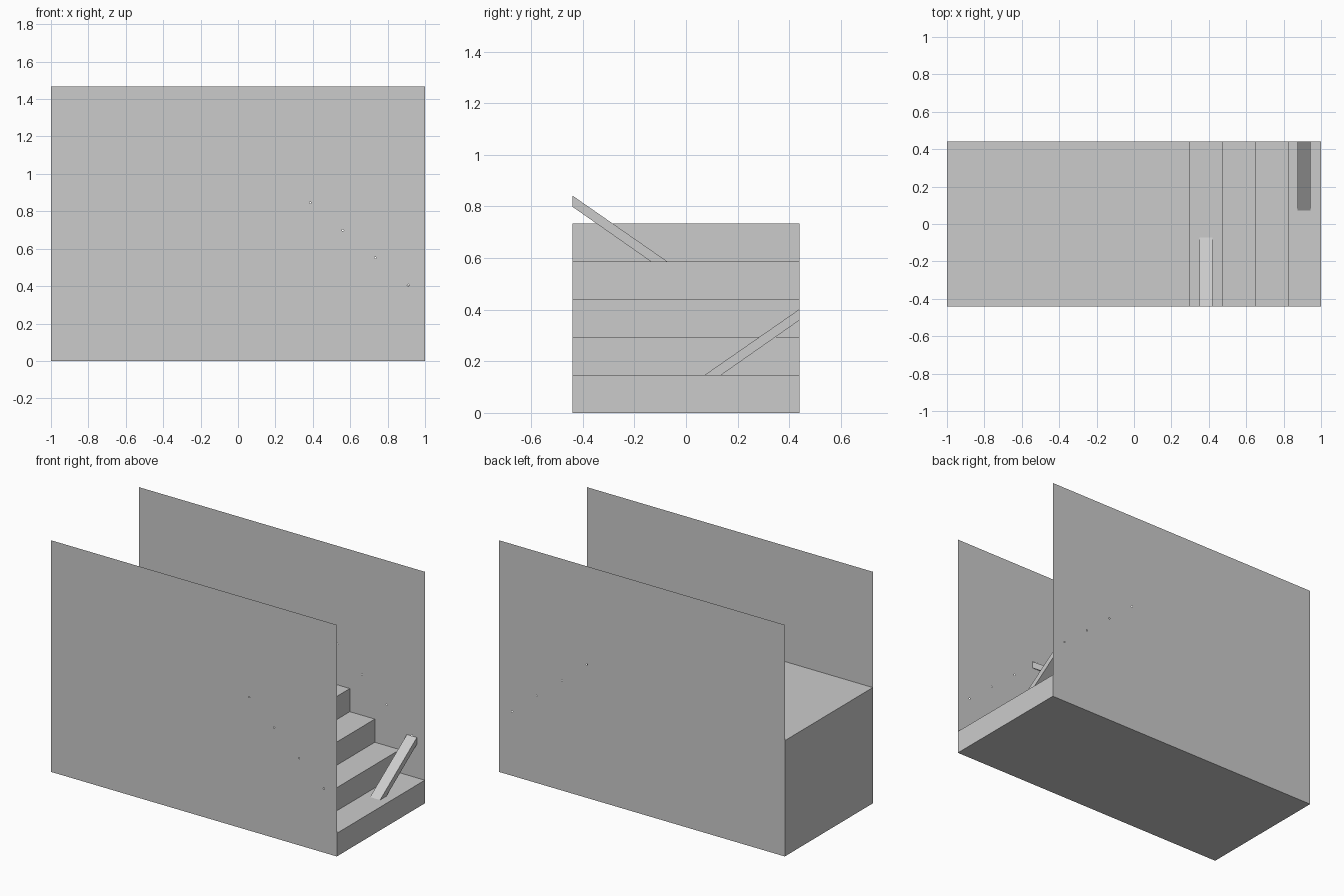
import bpy, bmesh, math

if "Cube" in bpy.data.objects:
    bpy.data.objects.remove(bpy.data.objects["Cube"])

W = 0.44                      # half width between walls
RISE, RUN, TOP_X = 0.1466, 0.175, 0.30
HOLES = [(0.386 + i * 0.1745, 0.845 - i * RISE) for i in range(4)]


def prism(name, profile, a, b, axis, caps=True):
    """Extrude a 2D profile from a to b along the x or y axis."""
    place = (lambda p, t: (t, p[0], p[1])) if axis == 'x' else (lambda p, t: (p[0], t, p[1]))
    bm = bmesh.new()
    r0 = [bm.verts.new(place(p, a)) for p in profile]
    r1 = [bm.verts.new(place(p, b)) for p in profile]
    n = len(profile)
    for i in range(n):
        j = (i + 1) % n
        bm.faces.new((r0[i], r0[j], r1[j], r1[i]))
    if caps:
        bm.faces.new(r0)
        bm.faces.new(r1)
    bmesh.ops.recalc_face_normals(bm, faces=bm.faces)
    # without caps, make sure the shell faces outward (floor looks down)
    bm.normal_update()
    low = min(bm.faces, key=lambda f: f.calc_center_median().z)
    if not caps and low.normal.z > 0:
        bmesh.ops.reverse_faces(bm, faces=bm.faces)
    me = bpy.data.meshes.new(name)
    bm.to_mesh(me)
    bm.free()
    ob = bpy.data.objects.new(name, me)
    bpy.context.collection.objects.link(ob)
    return ob


def wall(name, y, flip):
    """Flat sheet with a row of small holes, drawn as a filled 2D curve."""
    cu = bpy.data.curves.new(name, 'CURVE')
    cu.dimensions, cu.fill_mode = '2D', 'BOTH'
    loops = [[(-1, 0), (1, 0), (1, 1.466), (-1, 1.466)]]
    for hx, hz in HOLES:
        loops.append([(hx + 0.005 * math.cos(k * math.pi / 4),
                       hz + 0.005 * math.sin(k * math.pi / 4)) for k in range(8)])
    for pts in loops:
        sp = cu.splines.new('POLY')
        sp.points.add(len(pts) - 1)
        for p, (u, v) in zip(sp.points, pts):
            p.co = (u * flip, v, 0, 1)
        sp.use_cyclic_u = True
    ob = bpy.data.objects.new(name, cu)
    ob.location.y = y
    ob.rotation_euler = (math.pi / 2, 0, 0 if flip == 1 else math.pi)
    bpy.context.collection.objects.link(ob)


# Staircase with upper landing (sides are closed by the walls)
steps = [(-1, 0), (-1, 5 * RISE)]
for i in range(5):
    x = TOP_X + i * RUN
    steps += [(x, (5 - i) * RISE), (x, (4 - i) * RISE)]
prism("staircase", steps, -W, W, 'y', caps=False)

# Side walls
wall("front_wall", -W, 1)
wall("back_wall", W, -1)

# Slanted beams running from the wall holes down onto a tread
for name, idx, side in (("front_beam", 0, -1), ("back_beam", 3, 1)):
    hx, hz = HOLES[idx]
    tread = (4 - idx) * RISE
    section = [(side * W, hz - 0.003), (side * W, hz - 0.046),
               (side * 0.136, tread), (side * 0.072, tread)]
    prism(name, section, hx - 0.035, hx + 0.035, 'x')
